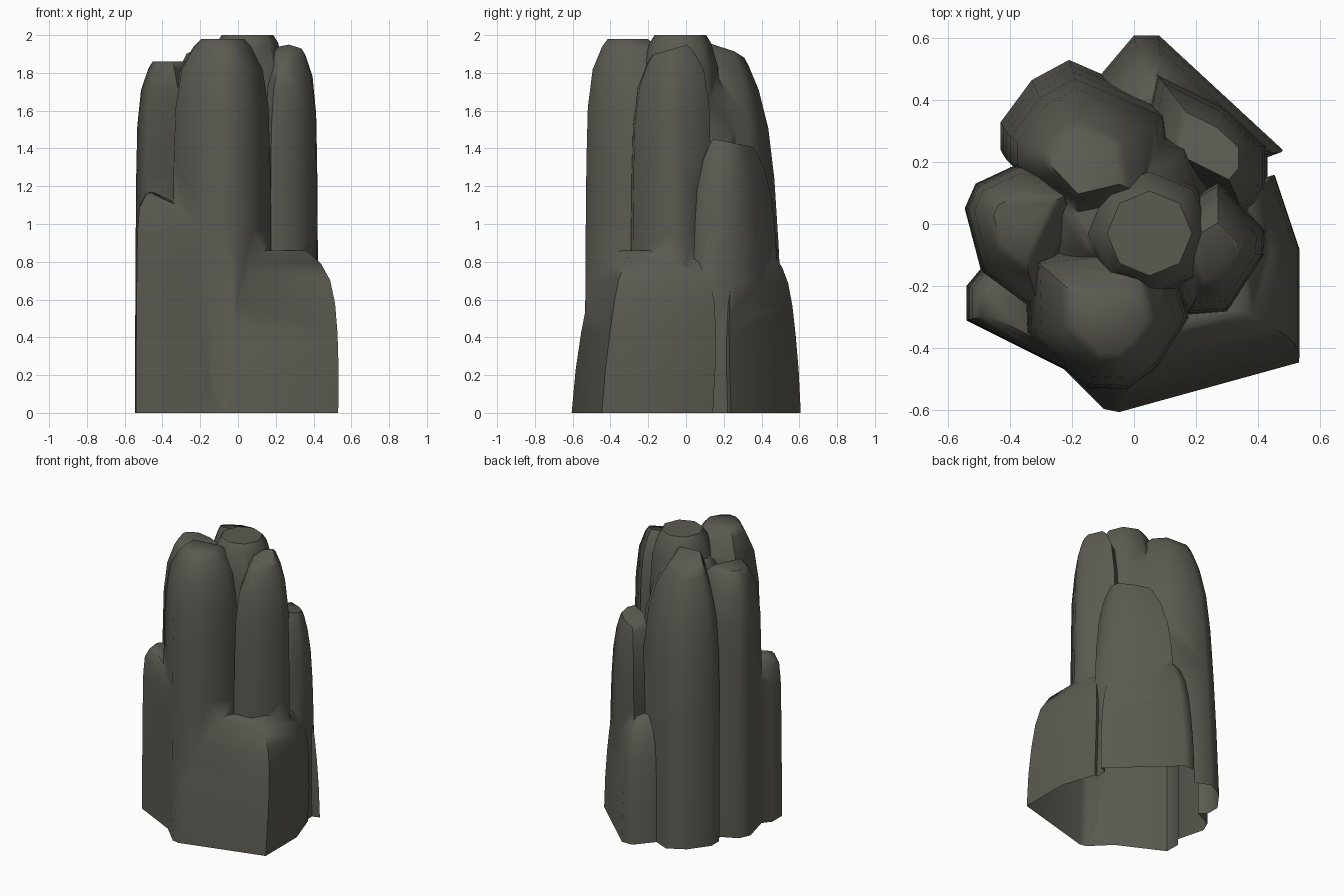
import bpy, bmesh, math

if "Cube" in bpy.data.objects:
    bpy.data.objects.remove(bpy.data.objects["Cube"])

stone = bpy.data.materials.new("dark olive stone")
stone.diffuse_color = (0.105, 0.102, 0.083, 1)
stone.use_nodes = True
stone.node_tree.nodes["Principled BSDF"].inputs["Base Color"].default_value = stone.diffuse_color
STEPS = 7

# taper, crown rounding, crown sharpness
TALL = (0.08, 0.5, 16)
ROUND = (0.1, 0.5, 9)
BLUNT = (0.06, 0.32, 22)
SLOPED = (0.2, 0.35, 10)


def column(name, outline, height, profile, tilt=(0, 0), lean=(0, 0)):
    """Closed faceted column: its base outline shrinks by a formula to a rounded crown."""
    taper, crown, power = profile
    n = len(outline)
    cx = sum(p[0] for p in outline) / n
    cy = sum(p[1] for p in outline) / n
    bm = bmesh.new()
    rings = []
    for i in range(STEPS + 1):
        f = 1 - (1 - i / STEPS) ** 2
        s = 1 - taper * f ** 2 - crown * f ** power
        ring = []
        for x, y in outline:
            dx, dy = (x - cx) * s, (y - cy) * s
            z = f * (height + tilt[0] * dx + tilt[1] * dy) if i else -0.05
            ring.append(bm.verts.new((cx + dx + lean[0] * f, cy + dy + lean[1] * f, z)))
        rings.append(ring)
    for a, b in zip(rings, rings[1:]):
        for i in range(n):
            j = (i + 1) % n
            bm.faces.new((a[i], a[j], b[j], b[i]))
    bm.faces.new(rings[0])
    bm.faces.new(rings[-1])
    bmesh.ops.recalc_face_normals(bm, faces=bm.faces)
    me = bpy.data.meshes.new(name)
    bm.to_mesh(me)
    bm.free()
    me.materials.append(stone)
    ob = bpy.data.objects.new(name, me)
    bpy.context.collection.objects.link(ob)
    return ob


def octagon(x, y, r):
    return [(x + r * math.cos(k * math.pi / 4), y + r * math.sin(k * math.pi / 4)) for k in range(8)]


# central pillar and the wider core that fills the valleys
rock = column("rock_pillar", octagon(0.05, -0.03, 0.22), 2.0, BLUNT)
core = column("core", octagon(-0.05, 0.03, 0.34), 1.84, ROUND)

# tall columns around it
front = column("front_column", [(0.18, -0.3), (0.08, -0.46), (-0.02, -0.535), (-0.15, -0.53), (-0.35, -0.35),
                                (-0.36, -0.08), (0.1, -0.03)], 1.98, TALL)
right = column("right_column", [(0.425, -0.02), (0.42, -0.1), (0.3, -0.285), (0.17, -0.295), (0.04, 0),
                                (0.27, 0.14)], 1.92, TALL, (0, 0.3))
back = column("back_column", [(-0.37, 0.18), (-0.43, 0.24), (-0.43, 0.33), (-0.33, 0.465), (-0.21, 0.53),
                              (0.09, 0.4), (0.14, 0.08), (-0.2, 0)], 1.91, ROUND, (0.15, -0.3), (0.03, -0.07))
left = column("left_column", [(-0.51, 0.13), (-0.545, 0.05), (-0.49, -0.16), (-0.3, -0.3),
                              (-0.1, 0.15), (-0.36, 0.2)], 1.86, TALL)

# shorter columns
back_right = column("back_right_column", [(0.43, 0.1), (0.43, 0.25), (0.28, 0.39), (0.06, 0.5), (0, 0.2),
                                          (0.36, 0.02)], 1.43, SLOPED, (0, -0.2))
front_left = column("front_left_column", [(-0.54, -0.31), (-0.54, -0.2), (-0.49, -0.14), (-0.08, -0.15),
                                          (-0.1, -0.53)], 1.12, BLUNT, (-0.4, 0.1))

# base boulders
front_boulder = column("front_right_boulder", [(0.45, 0.14), (0.53, -0.1), (0.53, -0.45), (-0.05, -0.61),
                                               (-0.1, -0.6), (-0.25, -0.45), (0, 0)], 0.86, SLOPED,
                       lean=(0.03, 0.08))
back_boulder = column("back_boulder", [(0.48, 0.24), (0.08, 0.61), (0, 0.61), (-0.11, 0.48), (0.1, 0.1)],
                      0.84, SLOPED, lean=(0, -0.04))

# fuse all columns into one shell
bpy.context.view_layer.objects.active = rock
rock.select_set(True)
for part in (core, front, right, back, left, back_right, front_left, front_boulder, back_boulder):
    mod = rock.modifiers.new("fuse", "BOOLEAN")
    mod.operation, mod.solver, mod.object = "UNION", "EXACT", part
    bpy.ops.object.modifier_apply(modifier=mod.name)
    bpy.data.objects.remove(part)

# open underside, cut level with the ground
bm = bmesh.new()
bm.from_mesh(rock.data)
bmesh.ops.bisect_plane(bm, geom=bm.verts[:] + bm.edges[:] + bm.faces[:],
                       plane_co=(0, 0, 0), plane_no=(0, 0, -1), clear_outer=True)
bmesh.ops.remove_doubles(bm, verts=bm.verts, dist=0.004)
bm.to_mesh(rock.data)
bm.free()
bpy.ops.object.shade_smooth_by_angle(angle=1.0)
